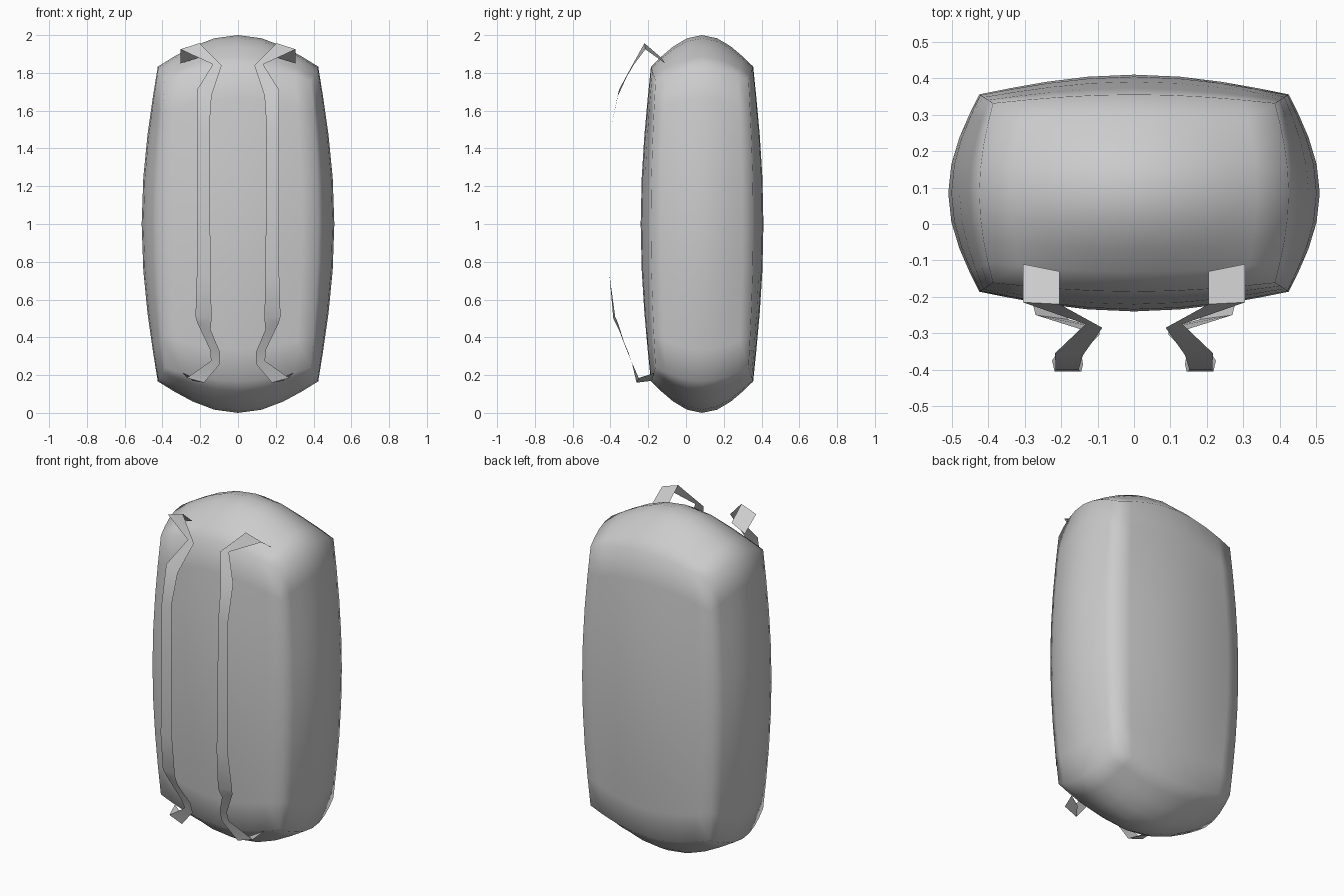
import bpy, bmesh

if "Cube" in bpy.data.objects:
    bpy.data.objects.remove(bpy.data.objects["Cube"])

# Padded pack body: subdivided cube, part-way rounded towards a sphere, then stretched
HALF = (0.51, 0.325, 1.0)
ROUND = 0.57
bm = bmesh.new()
bmesh.ops.create_cube(bm, size=2)
bmesh.ops.subdivide_edges(bm, edges=bm.edges[:], cuts=7, use_grid_fill=True)
for v in bm.verts:
    p = v.co.lerp(v.co.normalized(), ROUND)
    v.co = (p.x * HALF[0], p.y * HALF[1] + 0.085, p.z * HALF[2] + 1.0)
mesh = bpy.data.meshes.new("pack_body")
bm.to_mesh(mesh)
bm.free()
for f in mesh.polygons:
    f.use_smooth = True
body = bpy.data.objects.new("pack_body", mesh)
bpy.context.collection.objects.link(body)

# Shoulder strap: ribbon through pairs of (inner edge, outer edge) points
PAIRS = [
    ((0.205, -0.13, 1.88), (0.305, -0.11, 1.85)),
    ((0.205, -0.22, 1.957), (0.305, -0.215, 1.925)),
    ((0.087, -0.285, 1.84), (0.133, -0.275, 1.845)),
    ((0.14, -0.36, 1.68), (0.217, -0.355, 1.71)),
    ((0.152, -0.40, 1.5), (0.215, -0.40, 1.5)),
    ((0.145, -0.405, 0.73), (0.218, -0.405, 0.73)),
    ((0.14, -0.385, 0.5), (0.225, -0.375, 0.51)),
    ((0.145, -0.355, 0.44), (0.215, -0.36, 0.475)),
    ((0.095, -0.305, 0.32), (0.148, -0.315, 0.335)),
    ((0.095, -0.285, 0.26), (0.143, -0.29, 0.275)),
    ((0.18, -0.262, 0.16), (0.27, -0.25, 0.185)),
    ((0.24, -0.18, 0.17), (0.29, -0.17, 0.21)),
]
bm = bmesh.new()
rows = [[bm.verts.new(p) for p in pair] for pair in PAIRS]
for (a, b), (c, d) in zip(rows, rows[1:]):
    bm.faces.new((a, c, d, b))
mesh = bpy.data.meshes.new("shoulder_straps")
bm.to_mesh(mesh)
bm.free()
straps = bpy.data.objects.new("shoulder_straps", mesh)
bpy.context.collection.objects.link(straps)
straps.modifiers.new("mirror", "MIRROR").use_axis[0] = True
bpy.context.view_layer.objects.active = straps
straps.select_set(True)
bpy.ops.object.shade_smooth_by_angle(angle=0.6)
